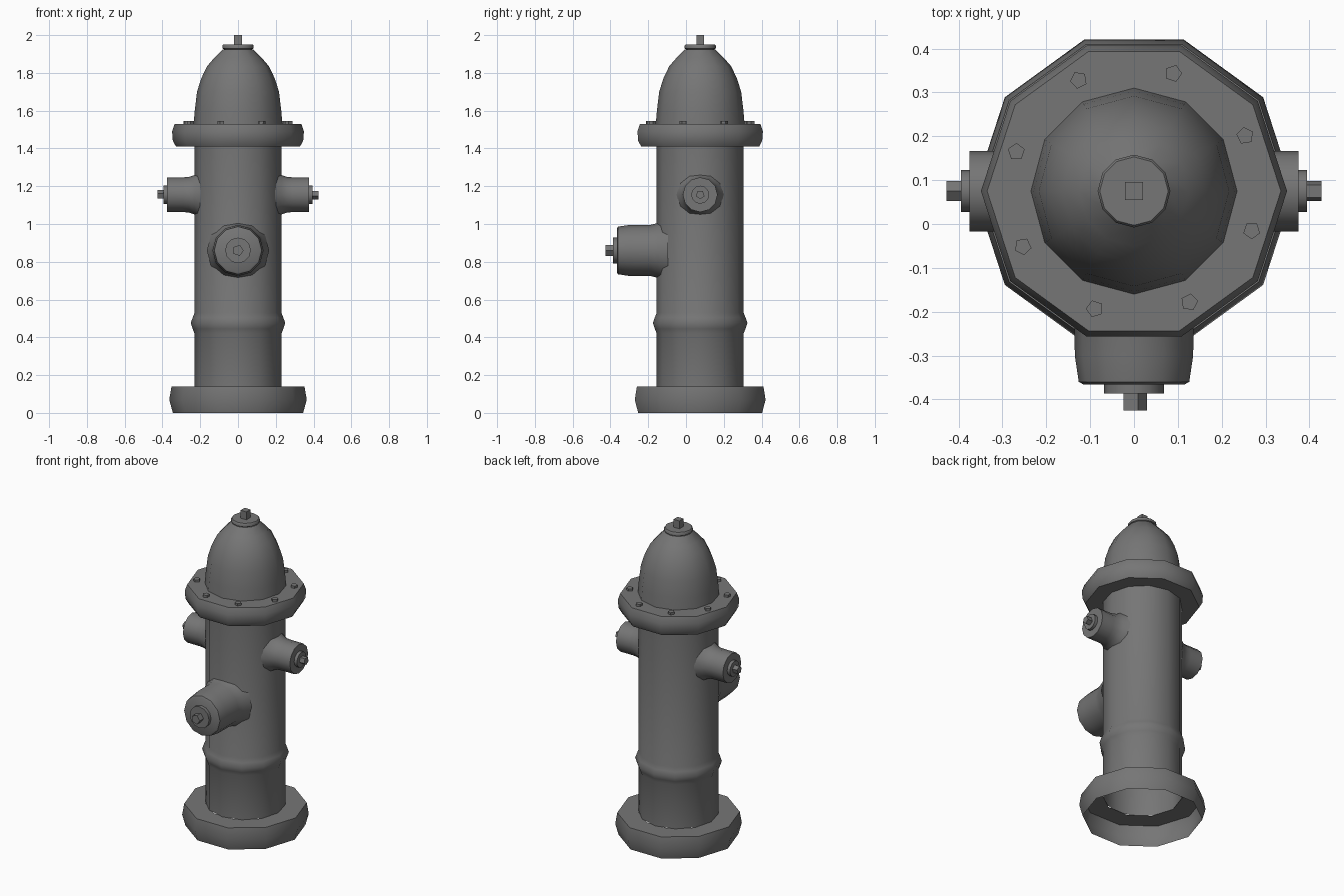
import bpy, bmesh
from math import cos, sin, pi, radians
from mathutils import Matrix

cube = bpy.data.objects.get("Cube")
if cube:
    bpy.data.objects.remove(cube, do_unlink=True)

AXIS_Y = 0.075   # centre of the barrel

iron = bpy.data.materials.new("dark_grey_iron")
iron.use_nodes = True
grey = (0.18, 0.18, 0.18, 1)
iron.diffuse_color = grey
iron.node_tree.nodes["Principled BSDF"].inputs["Base Color"].default_value = grey


def lathe(name, profile, sides, place, phase=0.0, cap=True):
    """Revolve (radius, height) points about local z, then place the part."""
    bm = bmesh.new()
    rings = []
    for r, h in profile:
        rings.append([bm.verts.new((r * cos(phase + 2 * pi * i / sides),
                                    r * sin(phase + 2 * pi * i / sides), h))
                      for i in range(sides)])
    for low, high in zip(rings, rings[1:]):
        for i in range(sides):
            j = (i + 1) % sides
            bm.faces.new((low[i], low[j], high[j], high[i]))
    if cap:
        bm.faces.new(rings[-1])
    bm.transform(place)
    mesh = bpy.data.meshes.new(name)
    bm.to_mesh(mesh)
    bm.free()
    mesh.materials.append(iron)
    obj = bpy.data.objects.new(name, mesh)
    bpy.context.collection.objects.link(obj)
    bpy.ops.object.select_all(action='DESELECT')
    obj.select_set(True)
    bpy.context.view_layer.objects.active = obj
    bpy.ops.object.shade_smooth_by_angle(angle=radians(40))
    return obj


upright = Matrix.Translation((0, AXIS_Y, 0))

# Open-bottomed foot, barrel with raised band, and bolted flange
lathe("base", [(0.345, 0), (0.364, 0.07), (0.352, 0.14), (0.229, 0.14)],
      10, upright, cap=False)
lathe("barrel", [(0.23, 0.14), (0.23, 0.42), (0.24, 0.445), (0.25, 0.475),
                 (0.24, 0.505), (0.23, 0.53), (0.23, 1.42)],
      12, upright, cap=False)
lathe("flange", [(0.22, 1.41), (0.328, 1.41), (0.345, 1.44), (0.349, 1.49),
                 (0.335, 1.53), (0.22, 1.53)], 10, upright, cap=False)

# Bonnet, top cap and operating nut
lathe("bonnet", [(0.235, 1.53), (0.229, 1.6), (0.217, 1.7), (0.195, 1.77),
                 (0.164, 1.835), (0.125, 1.88), (0.08, 1.925)], 12, upright)
lathe("top_cap", [(0.07, 1.922), (0.083, 1.93), (0.083, 1.944), (0.078, 1.95)],
      12, upright)
lathe("top_nut", [(0.029, 1.945), (0.029, 2.0)], 4, upright, phase=pi / 4)

# Flange bolts
for k in range(8):
    a = radians(26.5 + 45 * k)
    spot = upright @ Matrix.Rotation(a, 4, 'Z') @ Matrix.Translation((0.283, 0, 1.525))
    lathe(f"flange_bolt_{k + 1}", [(0.02, 0), (0.02, 0.019)], 5, spot)

# Side outlets, flared into the barrel
for side, s in (("left", 1), ("right", -1)):
    place = Matrix.Translation((0, AXIS_Y, 1.155)) @ Matrix.Rotation(s * pi / 2, 4, 'Y')
    lathe(f"{side}_outlet", [(0.125, 0.195), (0.104, 0.23), (0.094, 0.26),
                             (0.092, 0.29), (0.092, 0.375)], 12, place)
    lathe(f"{side}_outlet_disc", [(0.048, 0.37), (0.048, 0.394)], 12, place)
    lathe(f"{side}_outlet_nut", [(0.024, 0.39), (0.024, 0.427)], 5, place)

# Large front outlet
place = Matrix.Translation((0, AXIS_Y, 0.86)) @ Matrix.Rotation(pi / 2, 4, 'X')
lathe("front_outlet", [(0.165, 0.17), (0.145, 0.225), (0.136, 0.26),
                       (0.135, 0.375), (0.126, 0.435), (0.115, 0.441)], 12, place)
lathe("front_outlet_disc", [(0.068, 0.435), (0.068, 0.462)], 12, place)
lathe("front_outlet_nut", [(0.03, 0.455), (0.03, 0.5)], 5, place)
